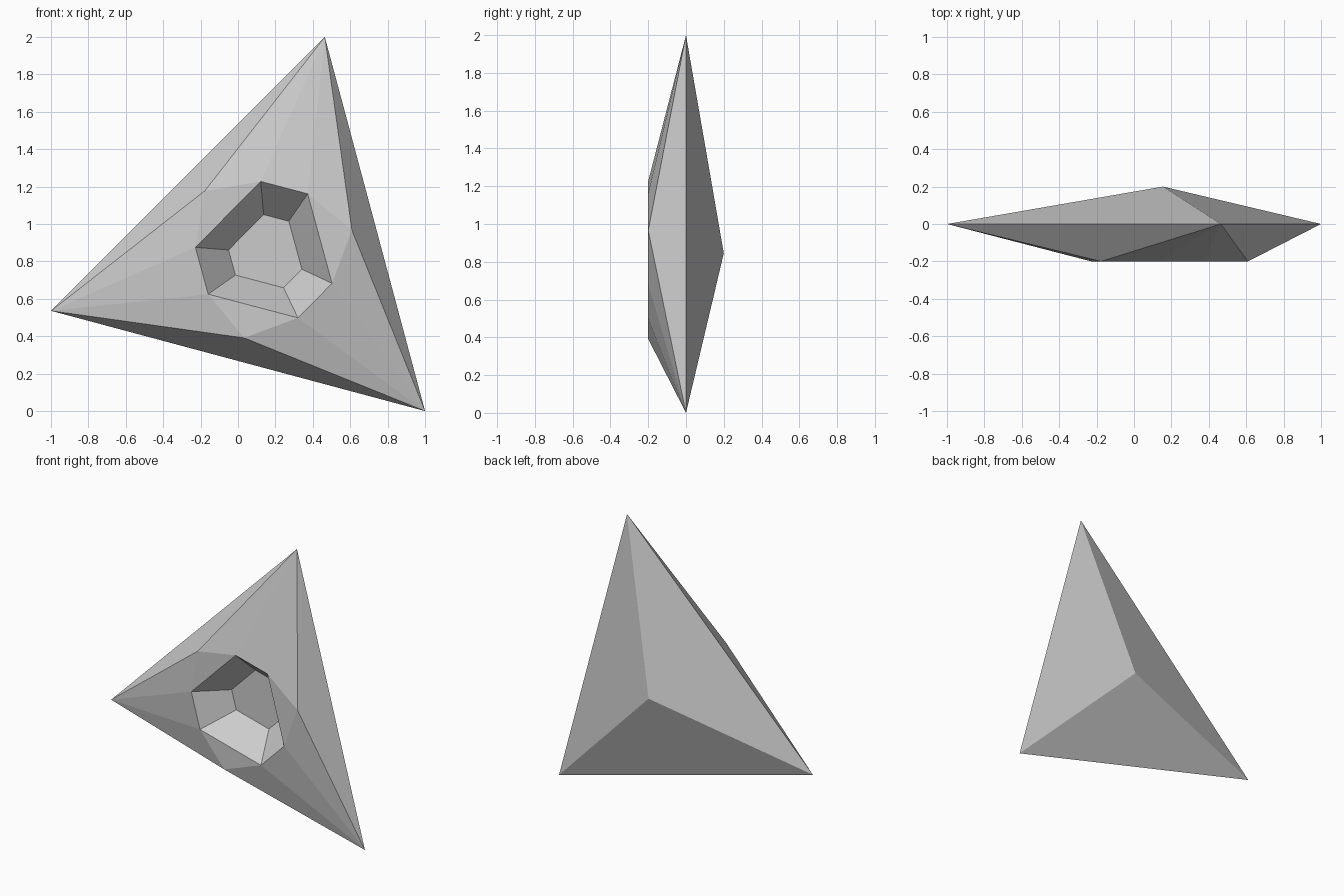
import bpy, bmesh, math

if "Cube" in bpy.data.objects:
    bpy.data.objects.remove(bpy.data.objects["Cube"])

CX, CZ = 0.155, 0.845          # axis of the three-fold symmetry
bm = bmesh.new()


def ring(radius, degrees, y):
    """Three points, one per blade, running clockwise seen from the front."""
    return [bm.verts.new((CX + radius * math.cos(math.radians(degrees - 120 * i)), y,
                          CZ + radius * math.sin(math.radians(degrees - 120 * i))))
            for i in range(3)]


tip = ring(1.195, 75, 0)           # blade points
mid = ring(0.47, 15, -0.2)         # front ridge between blades
rim_a, rim_b = ring(0.384, 95, -0.2), ring(0.384, 55.5, -0.2)
floor_a, floor_b = ring(0.206, 95, 0), ring(0.206, 55.5, 0)
apex = bm.verts.new((CX, 0.2, CZ))

for i in range(3):
    n = (i + 1) % 3
    p = (i - 1) % 3
    # front facets of one blade
    bm.faces.new((tip[i], mid[p], rim_a[i]))
    bm.faces.new((tip[i], rim_a[i], rim_b[i]))
    bm.faces.new((tip[i], rim_b[i], mid[i]))
    bm.faces.new((mid[i], rim_b[i], rim_a[n]))
    # bevelled cutting edge and back facet
    bm.faces.new((tip[i], mid[i], tip[n]))
    bm.faces.new((tip[i], tip[n], apex))
    # walls of the recess
    bm.faces.new((rim_a[i], floor_a[i], floor_b[i], rim_b[i]))
    bm.faces.new((rim_b[i], floor_b[i], floor_a[n], rim_a[n]))

# floor of the recess
bm.faces.new([v for pair in zip(floor_a, floor_b) for v in pair])

bmesh.ops.recalc_face_normals(bm, faces=bm.faces)
mesh = bpy.data.meshes.new("three_pointed_blade")
bm.to_mesh(mesh)
bm.free()
bpy.context.collection.objects.link(bpy.data.objects.new("three_pointed_blade", mesh))
